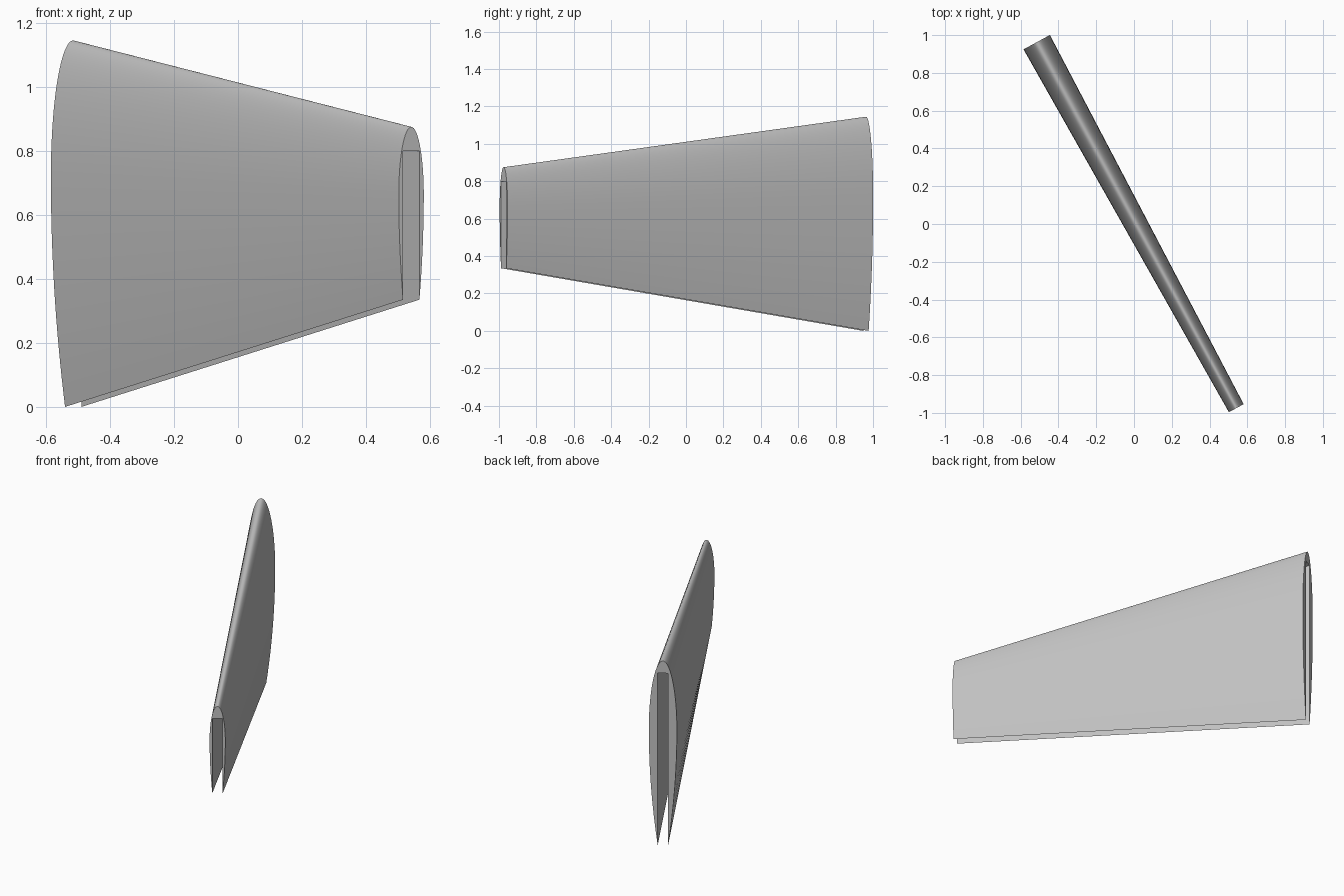
import bpy, bmesh
from math import sin, cos, pi, radians
from mathutils import Vector

cube = bpy.data.objects.get("Cube")
if cube:
    bpy.data.objects.remove(cube)

# Ends of the tapered cuff in plan; sections stand square to its axis
BIG_END = Vector((-0.515, 0.9625, 0))
SMALL_END = Vector((0.5415, -0.975, 0))
axis = (SMALL_END - BIG_END).normalized()
side = Vector((-axis.y, axis.x, 0))

SLOT = 0.029        # half width of the spar slot
NOSE_WALL = 0.075   # material between slot and nose
LOWER_STEPS, NOSE_STEPS = 16, 48


def section(centre, bottom, widest, top, half):
    """Rounded nose over curved flanks that end in knife edges at the slot."""
    flank = []
    for i in range(LOWER_STEPS):
        t = 1 - i / LOWER_STEPS
        flank.append((half - (half - SLOT) * t ** 2, widest - (widest - bottom) * t))
    nose = [(half * cos(pi * i / NOSE_STEPS),
             widest + (top - widest) * sin(pi * i / NOSE_STEPS))
            for i in range(NOSE_STEPS + 1)]
    outline = flank + nose + [(-u, z) for u, z in reversed(flank)]
    outline += [(-SLOT, top - NOSE_WALL), (SLOT, top - NOSE_WALL)]
    return [centre + side * u + Vector((0, 0, z)) for u, z in outline]


# Loft between the two end sections
bm = bmesh.new()
big = [bm.verts.new(p) for p in section(BIG_END, 0, 0.72, 1.145, 0.0795)]
small = [bm.verts.new(p) for p in section(SMALL_END, 0.335, 0.665, 0.875, 0.0445)]
n = len(big)
for i in range(n):
    j = (i + 1) % n
    bm.faces.new((big[i], big[j], small[j], small[i]))
caps = [bm.faces.new(big), bm.faces.new(small)]
bmesh.ops.recalc_face_normals(bm, faces=bm.faces)
bmesh.ops.triangulate(bm, faces=caps)
mesh = bpy.data.meshes.new("leading_edge_cuff")
bm.to_mesh(mesh)
bm.free()

# Plain grey finish
grey = bpy.data.materials.new("plain_grey")
grey.use_nodes = True
colour = (0.55, 0.55, 0.55, 1)
grey.diffuse_color = colour
grey.node_tree.nodes["Principled BSDF"].inputs["Base Color"].default_value = colour
mesh.materials.append(grey)

cuff = bpy.data.objects.new("leading_edge_cuff", mesh)
bpy.context.collection.objects.link(cuff)
bpy.ops.object.select_all(action='DESELECT')
cuff.select_set(True)
bpy.context.view_layer.objects.active = cuff
bpy.ops.object.shade_smooth_by_angle(angle=radians(40))
